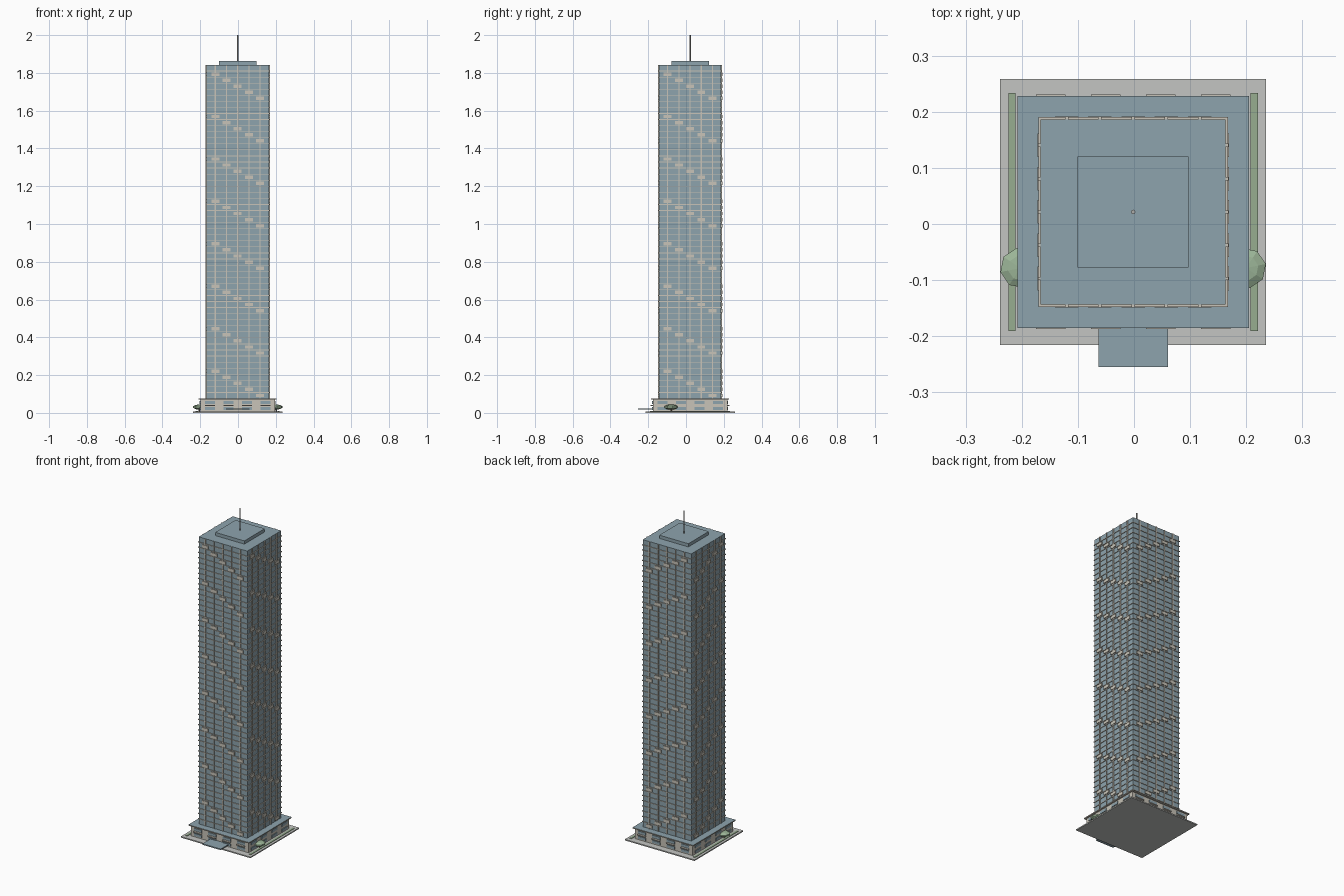
import bpy, bmesh
from mathutils import Matrix, Vector

old = bpy.data.objects.get("Cube")
if old:
    bpy.data.objects.remove(old, do_unlink=True)


def material(name, r, g, b):
    m = bpy.data.materials.new(name)
    m.use_nodes = True
    m.diffuse_color = (r, g, b, 1)
    node = next(n for n in m.node_tree.nodes if n.type == "BSDF_PRINCIPLED")
    node.inputs["Base Color"].default_value = (r, g, b, 1)
    node.inputs["Roughness"].default_value = 0.8
    return m


glass = material("blue_glass", 0.27, 0.37, 0.42)
stone = material("pale_stone", 0.58, 0.55, 0.48)
paving = material("grey_paving", 0.55, 0.56, 0.54)
grass = material("grass_green", 0.31, 0.42, 0.28)
leaf = material("leaf_green", 0.33, 0.46, 0.31)
bark = material("brown_bark", 0.18, 0.13, 0.09)
steel = material("grey_steel", 0.42, 0.42, 0.40)

ORIGIN = Vector((-0.0015, 0.0215, 0))   # axis of the tower
PODIUM_TOP, ROOF = 0.076, 1.842
FLOORS = 55
STEP = (ROOF - PODIUM_TOP) / FLOORS


def finish(name, bm, *mats):
    mesh = bpy.data.meshes.new(name)
    bm.to_mesh(mesh)
    bm.free()
    for m in mats:
        mesh.materials.append(m)
    ob = bpy.data.objects.new(name, mesh)
    ob.location = ORIGIN
    bpy.context.collection.objects.link(ob)
    return ob


def add_box(bm, centre, size):
    bmesh.ops.create_cube(bm, size=1, matrix=Matrix.Translation(centre) @ Matrix.Diagonal((*size, 1)))


def boxes(name, mat, items):
    bm = bmesh.new()
    for centre, size in items:
        add_box(bm, centre, size)
    return finish(name, bm, mat)


def slab(name, mat, half, z0, z1):
    return boxes(name, mat, [((0, 0, (z0 + z1) / 2), (2 * half, 2 * half, z1 - z0))])


def on_sides(along, out, z, width, depth, height, axes="xy"):
    """The same box on opposite walls, running along x and/or y."""
    items = []
    for s in (-1, 1):
        if "x" in axes:
            items.append(((along, s * out, z), (width, depth, height)))
        if "y" in axes:
            items.append(((s * out, along, z), (depth, width, height)))
    return items


# Ground
slab("plaza", paving, 0.237, 0, 0.007)
boxes("grass_strips", grass, [((s * 0.216, 0, 0.008), (0.013, 0.424, 0.004)) for s in (-1, 1)])

# Podium with two rows of windows and small ledges
slab("podium_walls", stone, 0.197, 0.005, 0.071)
podium_roof = slab("podium_roof", glass, 0.2065, 0.070, PODIUM_TOP)
podium_roof.data.materials.append(stone)
for face in podium_roof.data.polygons:
    face.material_index = 0 if face.normal.z > 0.5 else 1
bays = [-0.147, -0.049, 0.049, 0.147]
windows, ledges = [], []
for a in bays:
    for z in (0.022, 0.054):
        windows += on_sides(a, 0.198, z, 0.053, 0.006, 0.016)
    ledges += on_sides(a, 0.203, 0.040, 0.053, 0.012, 0.006, "x")
boxes("podium_windows", glass, windows)
boxes("podium_ledges", stone, ledges)
boxes("entrance_canopy", glass, [((0, -0.236, 0.021), (0.124, 0.080, 0.007))])

# Tower shaft with floor bands, mullions and stepped spandrel panels
slab("tower_shaft", glass, 0.165, PODIUM_TOP - 0.01, ROOF)
boxes("floor_bands", stone, [((0, 0, PODIUM_TOP + STEP * i), (0.338, 0.338, 0.0035))
                             for i in range(1, FLOORS)])
mullions, panels = [], []
for col in range(5):
    a = (col - 2) * 0.0593
    mullions += on_sides(a, 0.167, (PODIUM_TOP + ROOF) / 2, 0.006, 0.006, ROOF - PODIUM_TOP - 0.002)
    for floor in range(FLOORS):
        if (floor + col) % 7 == 4:
            panels += on_sides(a, 0.167, PODIUM_TOP + STEP * (floor + 0.5), 0.042, 0.007, 0.018)
boxes("mullions", stone, mullions)
boxes("spandrel_panels", stone, panels)

# Roof house and mast
slab("roof_house", glass, 0.099, ROOF - 0.002, 1.862)
bm = bmesh.new()
bmesh.ops.create_cone(bm, cap_ends=True, segments=8, radius1=0.004, radius2=0.004, depth=0.14,
                      matrix=Matrix.Translation((0, 0, 1.93)))
finish("roof_mast", bm, steel)

# Low trees beside the podium
for side, s in (("left", 1), ("right", -1)):
    bm = bmesh.new()
    bmesh.ops.create_uvsphere(bm, u_segments=8, v_segments=5, radius=1,
                              matrix=Matrix.Translation((s * 0.201, -0.1, 0.031))
                              @ Matrix.Rotation(0.2, 4, "Z") @ Matrix.Diagonal((0.038, 0.038, 0.014, 1)))
    finish(side + "_tree_crown", bm, leaf)
    bm = bmesh.new()
    bmesh.ops.create_cone(bm, cap_ends=True, segments=6, radius1=0.005, radius2=0.004, depth=0.026,
                          matrix=Matrix.Translation((s * 0.204, -0.1, 0.018)))
    finish(side + "_tree_trunk", bm, bark)
